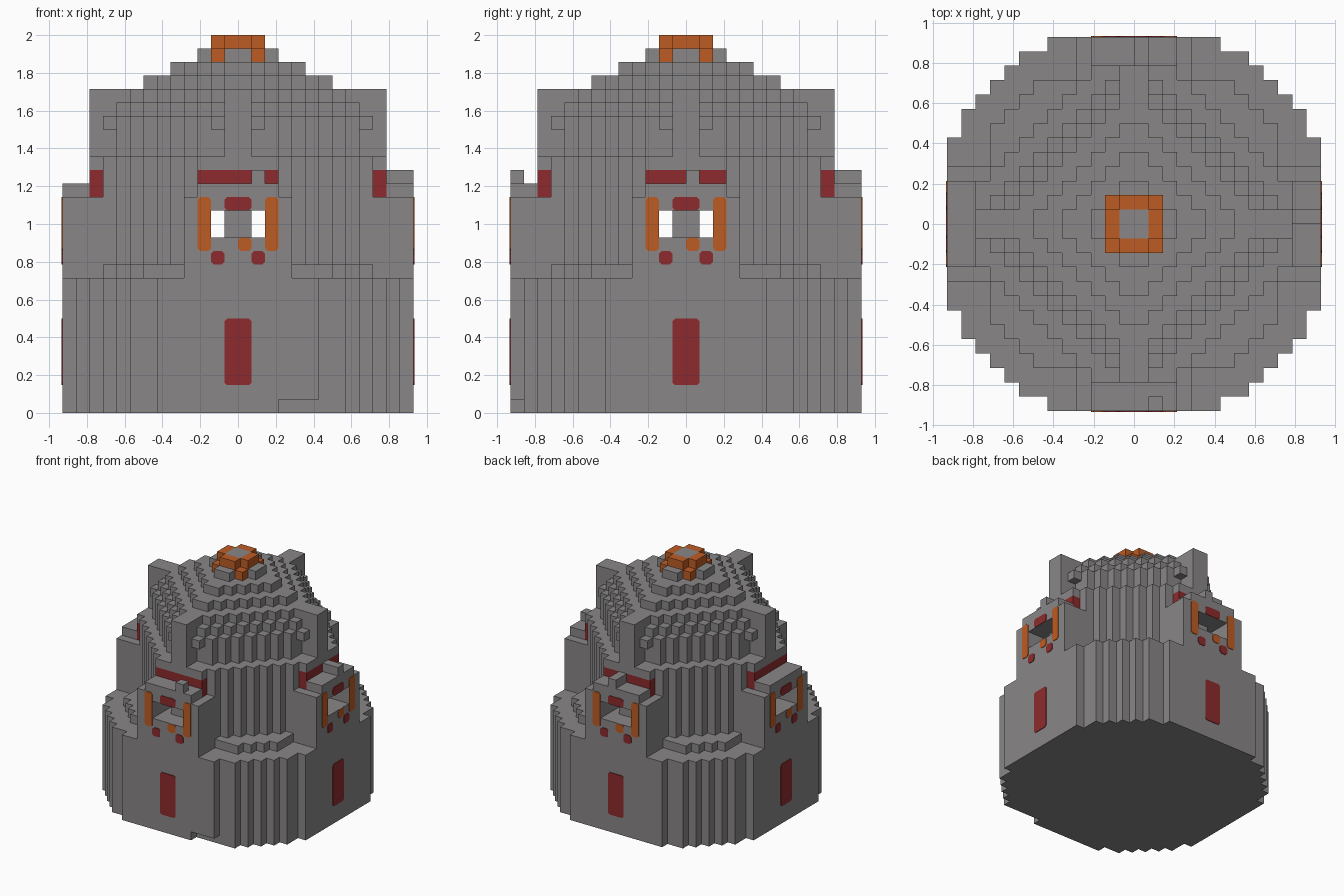
import bpy, bmesh, math
from mathutils import Matrix, Vector

V = 2 / 28          # edge of one block
R = 13              # half width in blocks

if "Cube" in bpy.data.objects:
    bpy.data.objects.remove(bpy.data.objects["Cube"])


def material(name, rgb):
    m = bpy.data.materials.new(name)
    m.use_nodes = True
    m.diffuse_color = (*rgb, 1)
    m.node_tree.nodes["Principled BSDF"].inputs["Base Color"].default_value = (*rgb, 1)
    return m


STONE = material("stone_grey", (0.25, 0.24, 0.24))
ORANGE = material("orange", (0.51, 0.107, 0.018))
RED = material("dark_red", (0.27, 0.024, 0.026))


def finish(name, bm, mat):
    bmesh.ops.recalc_face_normals(bm, faces=bm.faces)
    me = bpy.data.meshes.new(name)
    bm.to_mesh(me)
    bm.free()
    me.materials.append(mat)
    ob = bpy.data.objects.new(name, me)
    bpy.context.collection.objects.link(ob)
    return ob


def blocks(name, rule, z0, z1, mat=STONE):
    """Skin of all unit blocks whose centre satisfies rule(x, y, z)."""
    span = range(-R, R)
    cells = {(i, j, k) for i in span for j in span for k in range(z0, z1)
             if rule(i + .5, j + .5, k + .5)}
    bm = bmesh.new()
    verts = {}

    def vert(p):
        if p not in verts:
            verts[p] = bm.verts.new(Vector(p) * V)
        return verts[p]

    for c in cells:
        for axis in range(3):
            for side in (0, 1):
                n = list(c)
                n[axis] += 2 * side - 1
                if tuple(n) in cells:
                    continue
                a, b = (axis + 1) % 3, (axis + 2) % 3
                ring = []
                for da, db in ((0, 0), (1, 0), (1, 1), (0, 1)):
                    p = list(c)
                    p[axis] += side
                    p[a] += da
                    p[b] += db
                    ring.append(vert(tuple(p)))
                bm.faces.new(ring if side else ring[::-1])
    bmesh.ops.dissolve_limit(bm, angle_limit=0.01, verts=bm.verts, edges=bm.edges)
    return finish(name, bm, mat)


def near_far(x, y):
    return sorted((abs(x), abs(y)))


def octagon(total, limit):
    """Stepped octagon: corners cut where |x| + |y| exceeds total."""
    return lambda x, y, z: abs(x) + abs(y) <= total - 1 and max(abs(x), abs(y)) < limit


def tunnel(x, y, z):
    return 13 < z < 15 and (1 < abs(x) < 2 or 1 < abs(y) < 2)


# Round base with a small chipped corner
def base_rule(x, y, z):
    chip = z < 1 and y < -12 and 3 < x < 6
    return x * x + y * y < 194 and not chip


blocks("base", base_rule, 0, 10)

# Drum standing on a low step
blocks("drum_step", octagon(17, 10), 10, 11)
drum = octagon(14, 10)
blocks("drum", lambda x, y, z: drum(x, y, z) and not tunnel(x, y, z), 11, 19)


# Upper wall, with a notch below the bracket beside each pier
def upper_rule(x, y, z):
    u, v = near_far(x, y)
    return octagon(12, 10)(x, y, z) and not (z < 21 and 1 < u < 2 and v > 9)


blocks("upper_wall", upper_rule, 19, 22)

# Stepped roof
for n, (total, limit, z) in enumerate(((11, 10, 22), (10, 9, 23), (8, 7, 24), (6, 5, 25))):
    blocks(f"roof_tier_{n + 1}", octagon(total, limit), z, z + 1)


# Crown: orange corners, a stone cross and an orange ring
def crown_corner(x, y, z):
    u, v = near_far(x, y)
    return u > 1 and v < 2


blocks("crown_cross", lambda x, y, z: octagon(4, 3)(x, y, z) and not crown_corner(x, y, z), 26, 27)
blocks("crown_corners", crown_corner, 26, 27, ORANGE)
blocks("crown_core", lambda x, y, z: near_far(x, y)[1] < 1, 27, 28)
blocks("crown_ring", lambda x, y, z: octagon(3, 2)(x, y, z) and near_far(x, y)[1] > 1, 27, 28, ORANGE)


# Piers on their ledges, one on each side
def pier_rule(x, y, z):
    u, v = near_far(x, y)
    return (z < 19 and u < 3 and 10 < v < 11) or (z > 19 and u < 1 and 9 < v < 11)


blocks("piers", pier_rule, 18, 24)


def band_rule(x, y, z):
    u, v = near_far(x, y)
    return u < 3 and 10 < v < 11


blocks("red_bands", band_rule, 16, 18, RED)


# Gatehouses with window recesses, flat roofs and odd merlons
def gate_rule(x, y, z):
    u, v = near_far(x, y)
    if z > 17:
        return ((1 < x < 2 and y < -12) or (0 < x < 1 and y > 11)
                or (x > 11 and 0 < y < 1))
    if z > 16:
        return u < 3 and 11 < v
    window = 13 < z < 15 and u < 2 and v > 11
    return u < 4 and v > 10 and not window and not tunnel(x, y, z)


blocks("gatehouses", gate_rule, 10, 18)


def plate(name, x0, x1, z0, z1, mat, turn, depth=R):
    """Thin painted panel with clipped corners on one side of the building."""
    c, t = 0.2, 0.005
    outline = [(x0 + c, z0), (x1 - c, z0), (x1, z0 + c), (x1, z1 - c),
               (x1 - c, z1), (x0 + c, z1), (x0, z1 - c), (x0, z0 + c)]
    bm = bmesh.new()
    face = bm.faces.new([bm.verts.new((x * V, -depth * V, z * V)) for x, z in outline])
    moved = bmesh.ops.extrude_face_region(bm, geom=[face])["geom"]
    bmesh.ops.translate(bm, vec=(0, -t, 0),
                        verts=[g for g in moved if isinstance(g, bmesh.types.BMVert)])
    bmesh.ops.rotate(bm, cent=(0, 0, 0), verts=bm.verts,
                     matrix=Matrix.Rotation(turn, 3, 'Z'))
    finish(name, bm, mat)


# Painted doors, window frames and studs on all four sides
for q, side in enumerate(("front", "left", "back", "right")):
    a = q * math.pi / 2
    plate(f"{side}_door", -1, 1, 2.05, 7, RED, a)
    plate(f"{side}_lintel", -1, 1, 15, 16, RED, a)
    plate(f"{side}_sill_block", 0, 1, 12, 13, ORANGE, a)
    for s in (-1, 1):
        lo, hi = sorted((2 * s, 3 * s))
        plate(f"{side}_window_frame", lo, hi, 12, 16, ORANGE, a)
        lo, hi = sorted((s, 2 * s))
        plate(f"{side}_stud", lo, hi, 11, 12, RED, a)
plate("left_lamp", 0, 1, 14, 15, ORANGE, math.pi / 2, 10)
